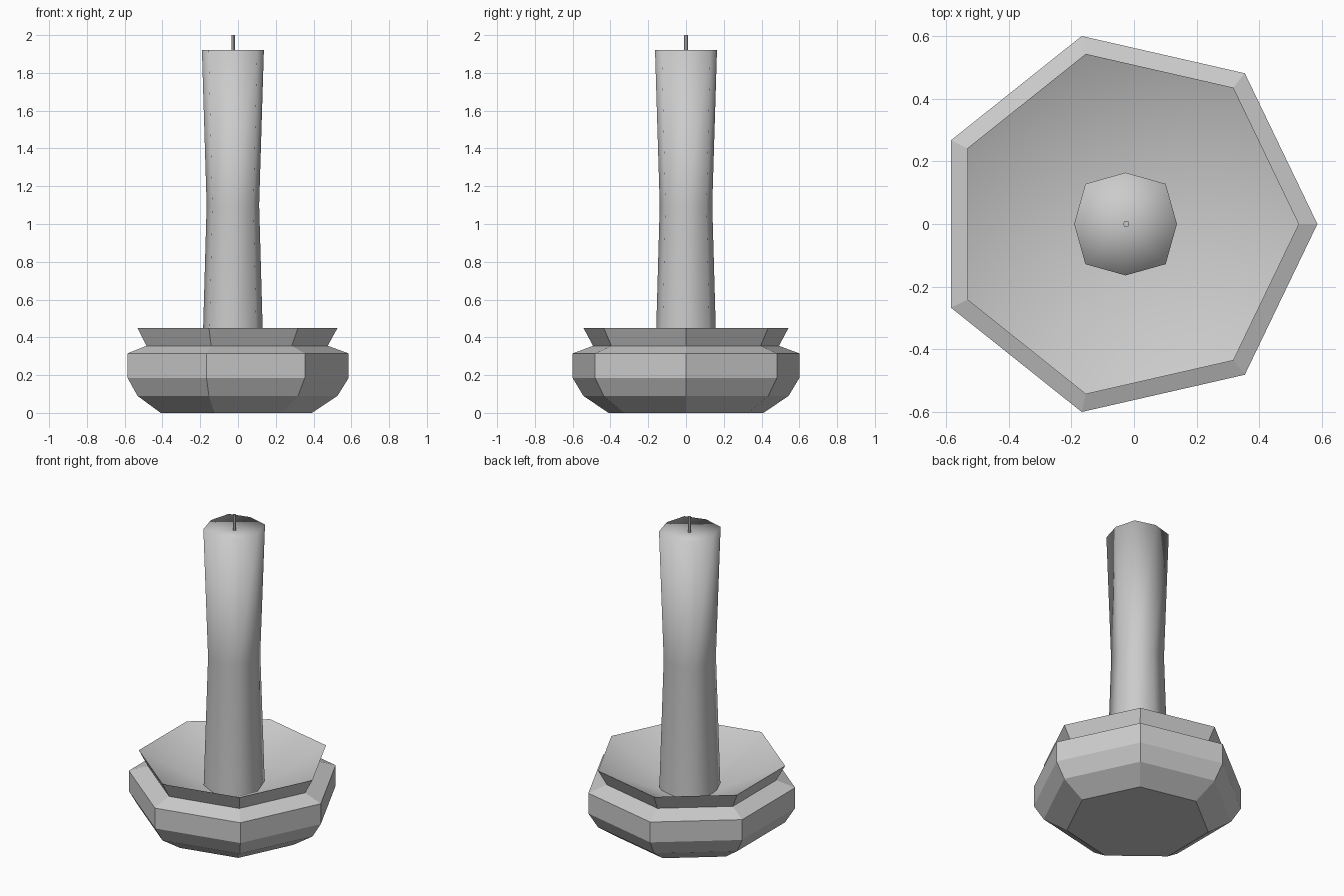
import bpy, math

if "Cube" in bpy.data.objects:
    bpy.data.objects.remove(bpy.data.objects["Cube"])

CX = -0.03  # the seven-sided base is not symmetric in x, so its axis sits left of centre


def ring(radius, z, sides, cx, diagonal=1.0):
    """One ring of points; diagonal scales every second corner."""
    pts = []
    for i in range(sides):
        a = 2 * math.pi * i / sides
        r = radius * (diagonal if i % 2 else 1.0)
        pts.append((cx + r * math.cos(a), r * math.sin(a), z))
    return pts


def lathe(name, profile, sides, cx, top_z, smooth_wall, diagonal=1.0):
    """Stacked rings with a flat bottom and a fan top meeting at top_z."""
    verts, faces = [], [tuple(reversed(range(sides)))]
    for r, z in profile:
        verts += ring(r, z, sides, cx, diagonal)
    for k in range(len(profile) - 1):
        for i in range(sides):
            j = (i + 1) % sides
            a, b = k * sides, (k + 1) * sides
            faces.append((a + i, a + j, b + j, b + i))
    walls = len(faces)
    last = (len(profile) - 1) * sides
    verts.append((cx, 0, top_z))
    for i in range(sides):
        faces.append((last + i, last + (i + 1) % sides, len(verts) - 1))
    mesh = bpy.data.meshes.new(name)
    mesh.from_pydata(verts, [], faces)
    for i, p in enumerate(mesh.polygons):
        p.use_smooth = i >= walls or (smooth_wall and i > 0)
    mesh.update()
    obj = bpy.data.objects.new(name, mesh)
    bpy.context.collection.objects.link(obj)
    return obj


# Faceted holder: tapered foot, upright band, shoulder, flared rim and hollow dish
lathe("holder", [(0.421, 0), (0.557, 0.09), (0.6155, 0.185), (0.6155, 0.315),
                 (0.505, 0.355), (0.557, 0.45)], 7, CX, 0.195, False)

# Waisted wax candle with a slightly dished top
lathe("candle", [(0.164, 0.22), (0.139, 1.1), (0.164, 1.92)], 8, CX + 0.003,
      1.90, True, diagonal=1.105)

# Wick
lathe("wick", [(0.01, 1.87), (0.01, 2.0)], 8, CX + 0.005, 2.0, False)
